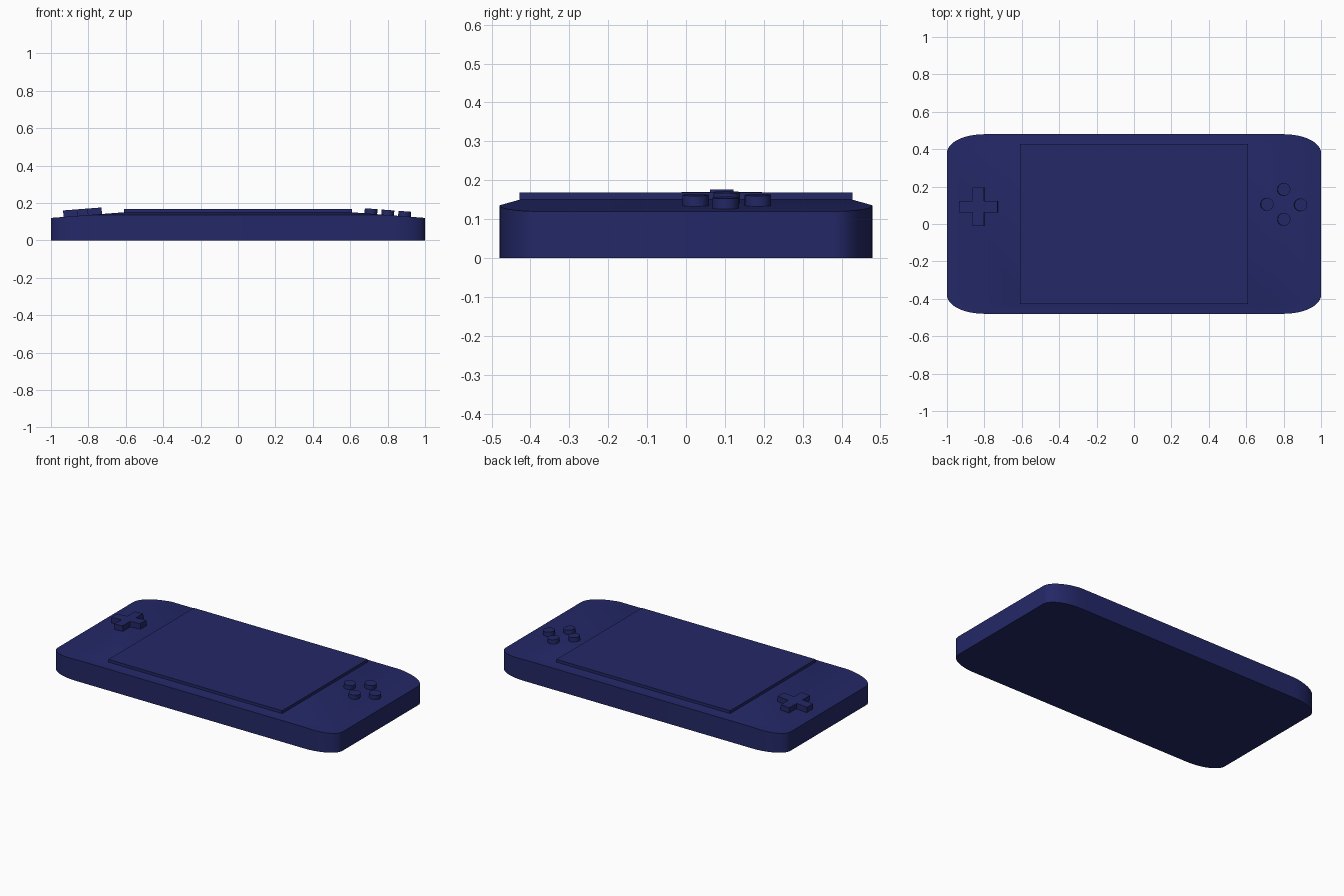
import bpy, bmesh, math
from mathutils import Matrix

if "Cube" in bpy.data.objects:
    bpy.data.objects.remove(bpy.data.objects["Cube"])

mat = bpy.data.materials.new("navy_plastic")
mat.diffuse_color = (0.017, 0.021, 0.135, 1)
mat.use_nodes = True
mat.node_tree.nodes["Principled BSDF"].inputs["Base Color"].default_value = mat.diffuse_color

X, Y, RX, RY = 1.0, 0.48, 0.2, 0.1        # body half size and corner radii
SX, SY = 0.61, 0.428                       # screen half size
EDGE, CROWN, TOP = 0.12, 0.15, 0.168       # side height, flat height, screen top
SLOPE = (CROWN - EDGE) / (X - SX)


def surface(x):
    return min(CROWN, EDGE + SLOPE * (X - abs(x)))


def finish(bm, name, smooth=False):
    bmesh.ops.recalc_face_normals(bm, faces=bm.faces)
    me = bpy.data.meshes.new(name)
    bm.to_mesh(me)
    bm.free()
    ob = bpy.data.objects.new(name, me)
    bpy.context.collection.objects.link(ob)
    me.materials.append(mat)
    if smooth:
        bpy.context.view_layer.objects.active = ob
        ob.select_set(True)
        bpy.ops.object.shade_smooth_by_angle(angle=math.radians(30))
        ob.select_set(False)
    return ob


def prism(name, pts, z0, z1, smooth=False):
    bm = bmesh.new()
    face = bm.faces.new([bm.verts.new((x, y, z0)) for x, y in pts])
    ext = bmesh.ops.extrude_face_region(bm, geom=[face], use_keep_orig=True)
    for v in ext["geom"]:
        if isinstance(v, bmesh.types.BMVert):
            v.co.z = z1
    return finish(bm, name, smooth)


def seat(ob, x, y):
    # tilt a control to lie on the sloping shoulder
    tilt = math.atan(SLOPE) * (1 if x > 0 else -1)
    ob.matrix_world = Matrix.Translation((x, y, surface(x))) @ Matrix.Rotation(tilt, 4, 'Y')


# body shell: rounded outline, sloping shoulders meeting the flat screen deck
bm = bmesh.new()
N = 12
outline = []
for q, (sx, sy) in enumerate(((1, 1), (-1, 1), (-1, -1), (1, -1))):
    for i in range(N + 1):
        a = math.pi / 2 * (q + i / N)
        outline.append((sx * (X - RX) + RX * math.cos(a),
                        sy * (Y - RY) + RY * math.sin(a), q))
deck = [bm.verts.new((sx * SX, sy * SY, CROWN))
        for sx, sy in ((1, 1), (-1, 1), (-1, -1), (1, -1))]
low = [bm.verts.new((x, y, 0)) for x, y, q in outline]
rim = [bm.verts.new((x, y, surface(x))) for x, y, q in outline]
count = len(outline)
for i in range(count):
    j = (i + 1) % count
    bm.faces.new((low[i], low[j], rim[j], rim[i]))
    a, b = deck[outline[i][2]], deck[outline[j][2]]
    bm.faces.new((rim[i], rim[j], a) if a is b else (rim[i], rim[j], b, a))
bm.faces.new(deck)
bm.faces.new(low)
finish(bm, "body", True)

# raised screen panel
prism("screen", [(-SX, -SY), (SX, -SY), (SX, SY), (-SX, SY)], CROWN - 0.004, TOP)

# direction pad
L, W = 0.103, 0.03
cross = [(L, -W), (L, W), (W, W), (W, L), (-W, L), (-W, W),
         (-L, W), (-L, -W), (-W, -W), (-W, -L), (W, -L), (W, -W)]
seat(prism("direction_pad", cross, -0.006, 0.035), -0.83, 0.092)

# four round action buttons
disc = [(0.034 * math.cos(math.tau * i / 32), 0.034 * math.sin(math.tau * i / 32))
        for i in range(32)]
for k, (x, y) in enumerate(((0.80, 0.185), (0.80, 0.025), (0.71, 0.105), (0.89, 0.102))):
    seat(prism(f"action_button_{k + 1}", disc, -0.006, 0.027, True), x, y)
